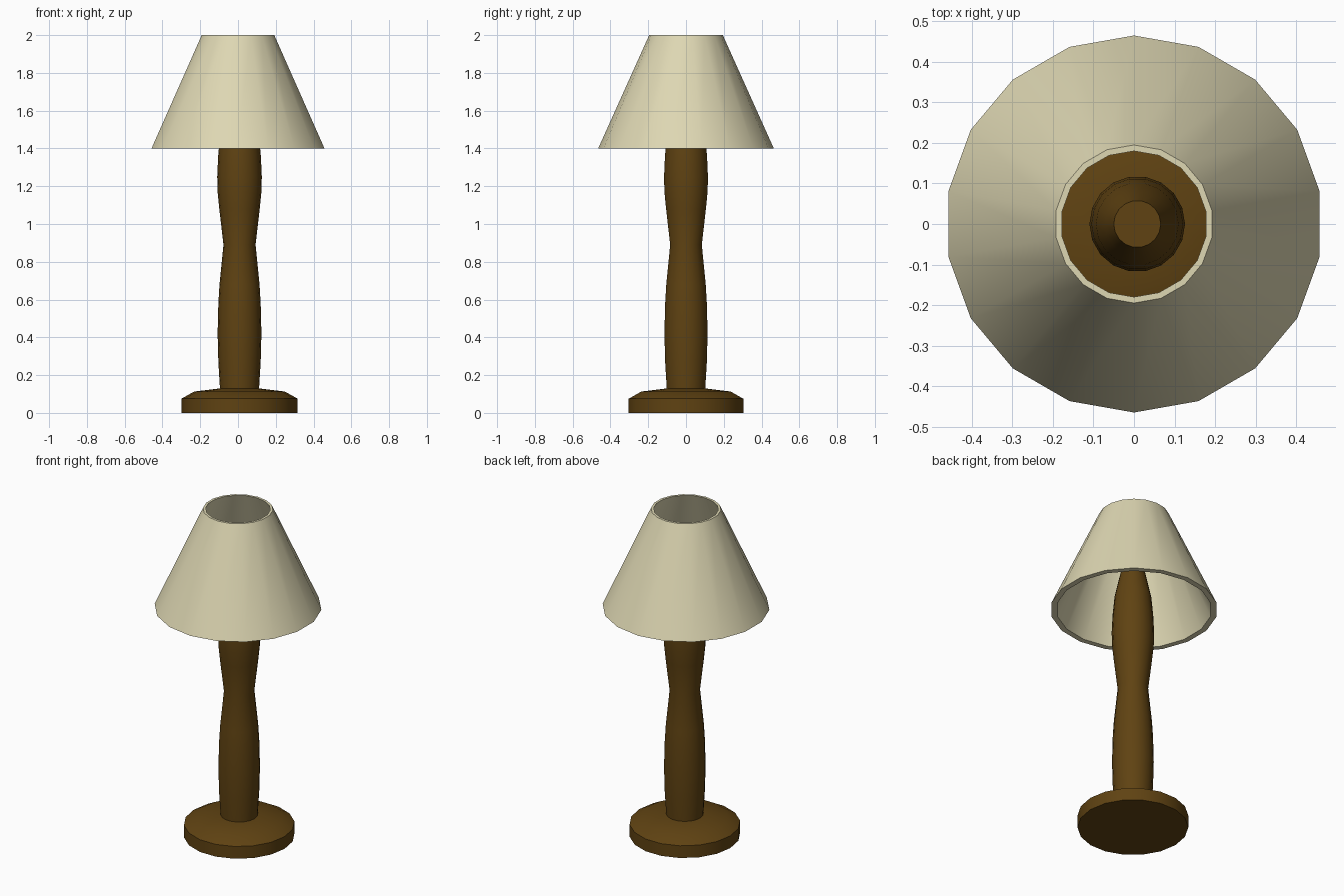
import bpy, bmesh, math

if "Cube" in bpy.data.objects:
    bpy.data.objects.remove(bpy.data.objects["Cube"])


def material(name, rgb):
    m = bpy.data.materials.new(name)
    m.diffuse_color = (*rgb, 1.0)
    m.use_nodes = True
    m.node_tree.nodes["Principled BSDF"].inputs["Base Color"].default_value = m.diffuse_color
    return m


def lathe(name, profile, mat, sides=18, start=0.0, centre=(0, 0), closed=False):
    """Spin (radius, z) points about a vertical axis; open profiles get end caps."""
    bm = bmesh.new()
    rings = []
    for r, z in profile:
        ring = []
        for i in range(sides):
            a = start + 2 * math.pi * i / sides
            ring.append(bm.verts.new((r * math.cos(a), r * math.sin(a), z)))
        rings.append(ring)
    pairs = list(zip(rings, rings[1:]))
    if closed:
        pairs.append((rings[-1], rings[0]))
    for lo, hi in pairs:
        for i in range(sides):
            j = (i + 1) % sides
            bm.faces.new((lo[i], lo[j], hi[j], hi[i]))
    if not closed:
        bm.faces.new(rings[0][::-1])
        bm.faces.new(rings[-1])
    bmesh.ops.recalc_face_normals(bm, faces=bm.faces)
    me = bpy.data.meshes.new(name)
    bm.to_mesh(me)
    bm.free()
    me.materials.append(mat)
    ob = bpy.data.objects.new(name, me)
    ob.location = (*centre, 0)
    bpy.context.collection.objects.link(ob)
    bpy.ops.object.select_all(action='DESELECT')
    ob.select_set(True)
    bpy.context.view_layer.objects.active = ob
    bpy.ops.object.shade_smooth_by_angle(angle=math.radians(30))
    return ob


wood = material("dark_wood", (0.115, 0.055, 0.006))
cloth = material("cream_fabric", (0.73, 0.68, 0.45))

# Foot and turned stem sit very slightly off the shade axis
axis = (0.008, 0.0)
lathe("foot", [(0.308, 0), (0.308, 0.075), (0.24, 0.113), (0.10, 0.13)],
      wood, centre=axis)
lathe("stem", [(0.103, 0.12), (0.112, 0.27), (0.116, 0.42), (0.112, 0.58),
               (0.106, 0.68), (0.085, 0.89), (0.107, 1.08), (0.116, 1.17),
               (0.118, 1.25), (0.113, 1.36), (0.102, 1.48), (0.08, 1.58),
               (0.058, 1.68)],
      wood, centre=axis)

# Hollow shade: outer wall, then inner wall
lathe("lampshade", [(0.465, 1.4), (0.195, 2.0), (0.18, 2.0), (0.432, 1.4)],
      cloth, start=math.pi / 2, closed=True)
